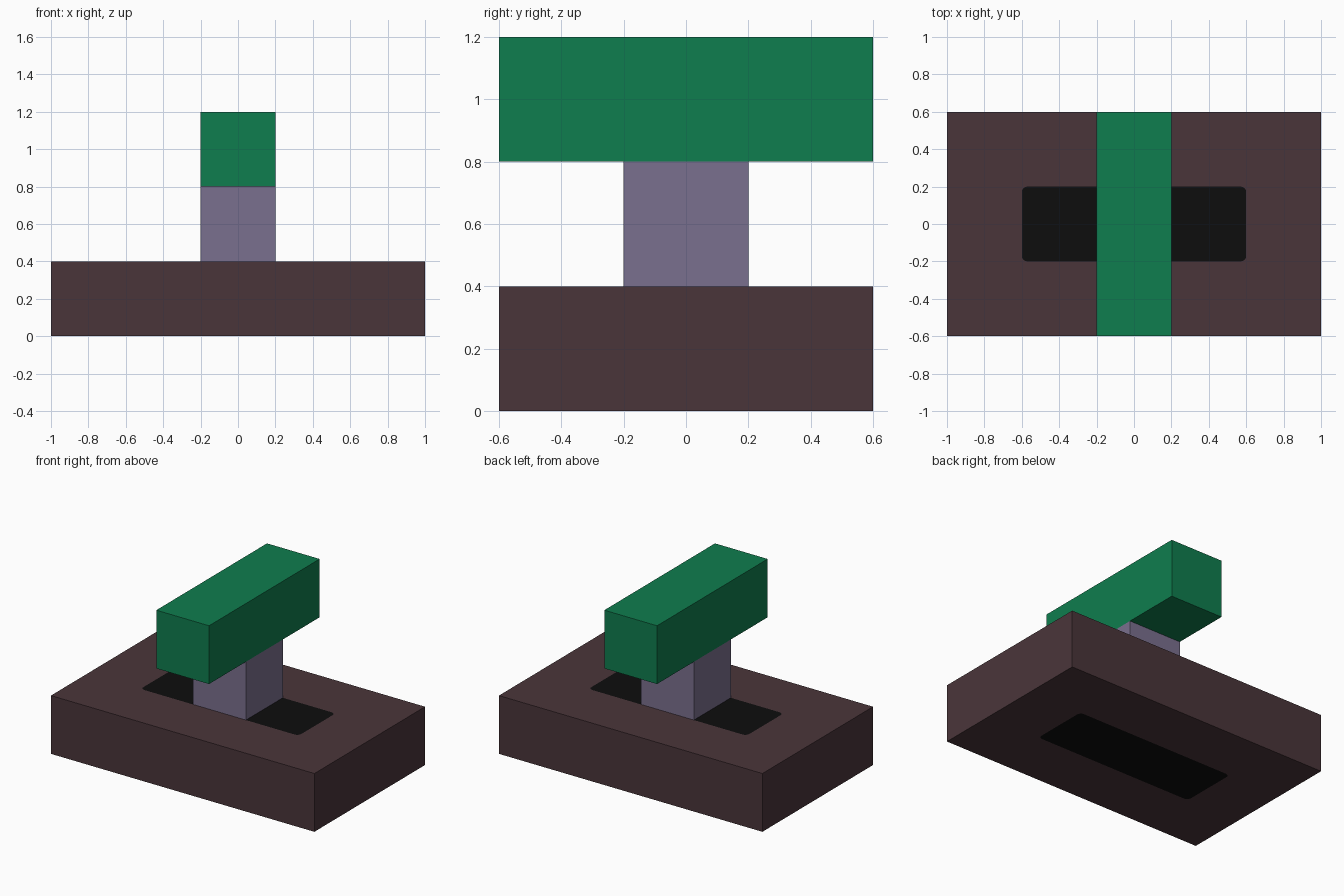
import bpy
import bmesh
import math

cube = bpy.data.objects.get("Cube")
if cube:
    bpy.data.objects.remove(cube, do_unlink=True)


def material(name, rgb):
    """Flat material from 0-255 display values, converted to linear."""
    lin = [((c / 255 + 0.055) / 1.055) ** 2.4 if c > 10 else c / 255 / 12.92 for c in rgb]
    mat = bpy.data.materials.new(name)
    mat.use_nodes = True
    mat.diffuse_color = (*lin, 1)
    bsdf = next(n for n in mat.node_tree.nodes if n.type == 'BSDF_PRINCIPLED')
    bsdf.inputs["Base Color"].default_value = (*lin, 1)
    return mat


BROWN = material("dark_brown", (74, 53, 58))
BLACK = material("black", (13, 13, 13))
PURPLE = material("dusty_purple", (122, 112, 142))
GREEN = material("green", (15, 125, 78))


def finish(name, bm, *mats):
    bmesh.ops.recalc_face_normals(bm, faces=bm.faces)
    mesh = bpy.data.meshes.new(name)
    bm.to_mesh(mesh)
    bm.free()
    for mat in mats:
        mesh.materials.append(mat)
    obj = bpy.data.objects.new(name, mesh)
    bpy.context.collection.objects.link(obj)
    return obj


def box(name, size, z, mat):
    """Box centred on the z axis, standing on height z."""
    bm = bmesh.new()
    bmesh.ops.create_cube(bm, size=1)
    bmesh.ops.scale(bm, vec=size, verts=bm.verts)
    bmesh.ops.translate(bm, vec=(0, 0, z + size[2] / 2), verts=bm.verts)
    return finish(name, bm, mat)


def rounded_rect(hx, hy, r, steps=4):
    points = []
    for i, (sx, sy) in enumerate([(1, 1), (-1, 1), (-1, -1), (1, -1)]):
        for k in range(steps + 1):
            a = (i + k / steps) * math.pi / 2
            points.append((sx * (hx - r) + r * math.cos(a), sy * (hy - r) + r * math.sin(a)))
    return points


# Base slab, with a black rounded panel cut flush into its top and bottom
bm = bmesh.new()
corners = [(1, 0.6), (-1, 0.6), (-1, -0.6), (1, -0.6)]
panel = rounded_rect(0.6, 0.2, 0.03)
rims = []
for z in (0, 0.4):
    edges = []
    for loop in (corners, panel):
        verts = [bm.verts.new((x, y, z)) for x, y in loop]
        edges += [bm.edges.new((a, b)) for a, b in zip(verts, verts[1:] + verts[:1])]
        if loop is corners:
            rims.append(verts)
    bmesh.ops.triangle_fill(bm, edges=edges, use_beauty=True)
    bm.faces.new(verts).material_index = 1
for i in range(4):
    j = (i + 1) % 4
    bm.faces.new((rims[0][i], rims[0][j], rims[1][j], rims[1][i]))
finish("base_slab", bm, BROWN, BLACK)

# Post and crossbar
box("post", (0.4, 0.4, 0.4), 0.4, PURPLE)
box("crossbar", (0.4, 1.2, 0.4), 0.8, GREEN)
